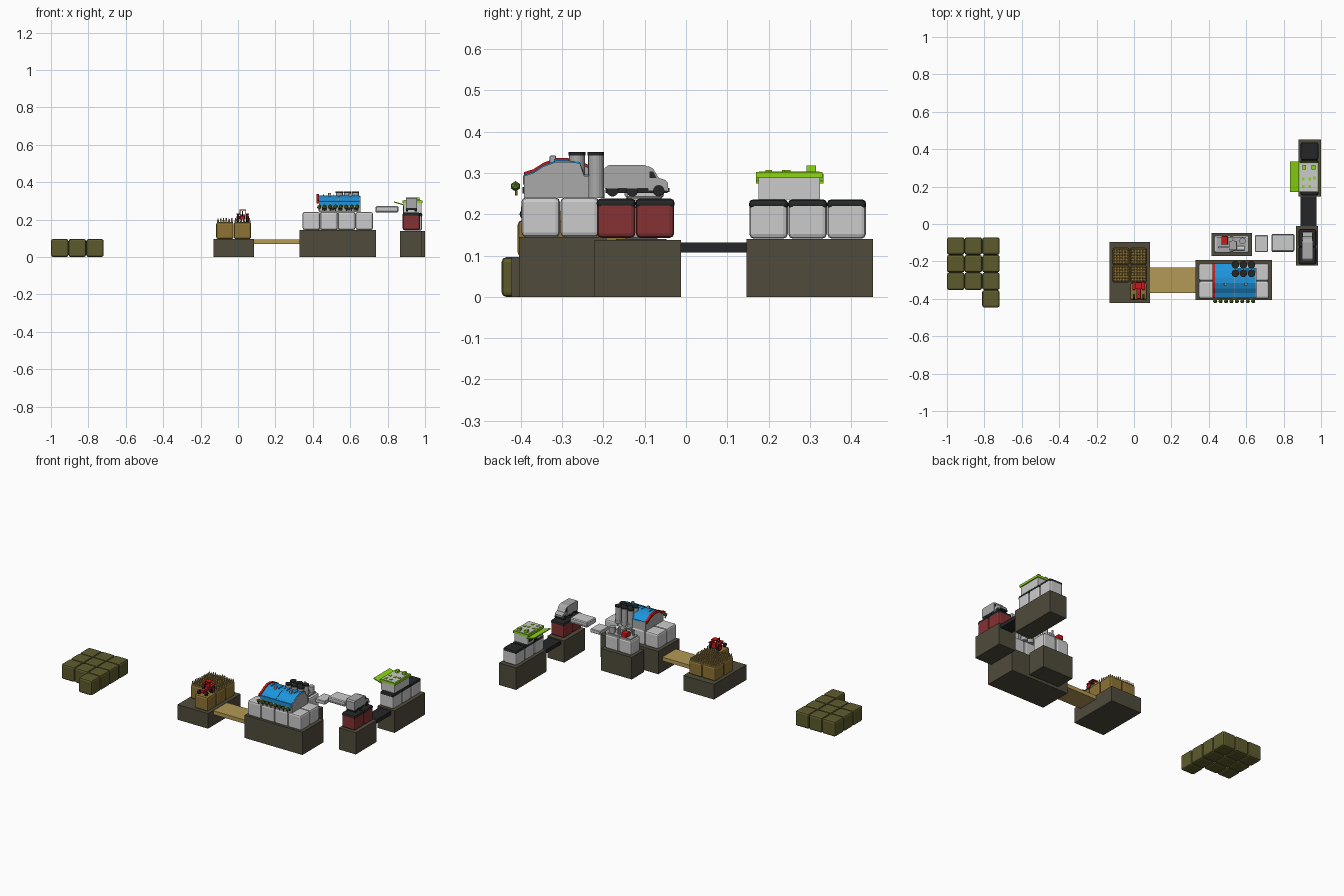
import bpy, bmesh, math, random
from mathutils import Matrix, Vector

if "Cube" in bpy.data.objects:
    bpy.data.objects.remove(bpy.data.objects["Cube"])
random.seed(4)

def mat(name, *c):
    m = bpy.data.materials.new(name)
    m.diffuse_color = (*c, 1)
    m.use_nodes = True
    m.node_tree.nodes["Principled BSDF"].inputs["Base Color"].default_value = m.diffuse_color
    return m

STONE = mat("stone", .08, .072, .045)
MOSS = mat("moss", .11, .105, .027)
TAN = mat("tan", .27, .17, .035)
WHEAT = mat("wheat", .45, .32, .09)
BLUE = mat("blue", .013, .3, .72)
GREEN = mat("green", .27, .68, .007)
LEAF = mat("leaf", .1, .22, .02)
RED = mat("red", .6, .01, .01)
MAROON = mat("maroon", .24, .032, .032)
DARK = mat("dark", .018, .019, .02)
GREY = mat("grey", .4, .4, .4)
LIGHT = mat("light", .55, .55, .55)

def finish(bm, name, m):
    bmesh.ops.recalc_face_normals(bm, faces=bm.faces)
    me = bpy.data.meshes.new(name)
    bm.to_mesh(me)
    bm.free()
    o = bpy.data.objects.new(name, me)
    bpy.context.collection.objects.link(o)
    me.materials.append(m)
    return o

def box(name, x, y, z, m, bevel=0, seg=2):
    """Box from (min, max) ranges."""
    bm = bmesh.new()
    c = Vector([(a[0] + a[1]) / 2 for a in (x, y, z)])
    s = [a[1] - a[0] for a in (x, y, z)]
    bmesh.ops.create_cube(bm, size=1, matrix=Matrix.Translation(c) @ Matrix.Diagonal((*s, 1)))
    if bevel:
        bmesh.ops.bevel(bm, geom=bm.edges[:], offset=bevel, segments=seg, profile=.5, affect='EDGES')
    return finish(bm, name, m)

def cyl(name, c, r, h, m, axis='Z', r2=None, n=16):
    rot = {'Z': Matrix(), 'X': Matrix.Rotation(math.pi / 2, 4, 'Y'), 'Y': Matrix.Rotation(math.pi / 2, 4, 'X')}[axis]
    bm = bmesh.new()
    bmesh.ops.create_cone(bm, cap_ends=True, segments=n, radius1=r, radius2=r if r2 is None else r2,
                          depth=h, matrix=Matrix.Translation(c) @ rot)
    return finish(bm, name, m)

def profile_x(name, pts, x0, x1, m):
    """Extrude a (y, z) outline along x."""
    bm = bmesh.new()
    f = bm.faces.new([bm.verts.new((x0, y, z)) for y, z in pts])
    r = bmesh.ops.extrude_face_region(bm, geom=[f])
    bmesh.ops.translate(bm, vec=(x1 - x0, 0, 0), verts=[v for v in r['geom'] if isinstance(v, bmesh.types.BMVert)])
    return finish(bm, name, m)

def block(name, cx, cy, z0, m, cap=None, sx=.093, sy=.093, h=.093):
    """Rounded floor block with an optional coloured cap."""
    X, Y = (cx - sx / 2, cx + sx / 2), (cy - sy / 2, cy + sy / 2)
    box(name, X, Y, (z0, z0 + h), m, .011)
    if cap:
        e = .001
        box(name + "_cap", (X[0] - e, X[1] + e), (Y[0] - e, Y[1] + e), (z0 + h - .022, z0 + h + .002), cap, .01)

# Empty field blocks
for i in range(3):
    for j in range(4):
        if j < 3 or i == 2:
            block("field_block", -.953 + .094 * i, -.118 - .094 * j, 0, MOSS, h=.096)

# Plinths and roads
box("farm_plinth", (-.13, .085), (-.423, -.095), (0, .096), STONE)
box("factory_plinth", (.33, .737), (-.405, -.193), (0, .145), STONE)
box("mine_plinth", (.415, .63), (-.17, -.047), (0, .14), STONE)
box("truck_plinth", (.866, .985), (-.222, -.012), (0, .138), STONE)
box("shop_plinth", (.88, 1), (.147, .453), (0, .14), STONE)
box("farm_road", (.085, .33), (-.37, -.233), (.07, .094), WHEAT)
box("shop_road", (.89, .975), (-.012, .147), (.108, .132), DARK)

# Farm blocks with wheat
for i in range(2):
    for j in range(3):
        if j == 2 and i == 0:
            continue
        cx, cy = -.07 + .094 * i, -.173 - .094 * j
        block("farm_block", cx, cy, .096, TAN, h=.09)
        if j == 2:
            continue
        bm = bmesh.new()
        for a in range(6):
            for b in range(6):
                h = random.uniform(.014, .024)
                p = Vector((cx - .037 + a * .0148, cy - .037 + b * .0148, .184 + h / 2))
                bmesh.ops.create_cone(bm, cap_ends=True, segments=5, radius1=.006, radius2=.003, depth=h,
                                      matrix=Matrix.Translation(p))
        finish(bm, "wheat_patch", WHEAT)

# Tractor
box("tractor_hood", (.013, .037), (-.4, -.345), (.2, .22), RED, .004)
box("tractor_body", (.009, .041), (-.345, -.31), (.2, .226), RED, .004)
box("tractor_roof", (.008, .042), (-.348, -.312), (.25, .255), RED)
for s in (-1, 1):
    x = .025 + s * .025
    cyl("tractor_rear_wheel", (x, -.33, .208), .022, .013, DARK, 'X')
    cyl("tractor_rear_hub", (x, -.33, .208), .012, .016, RED, 'X')
    cyl("tractor_front_wheel", (x, -.39, .2), .013, .011, DARK, 'X')
    box("tractor_fender", (x - .008, x + .008), (-.35, -.31), (.227, .233), RED)
    for y in (-.345, -.316):
        cyl("tractor_post", (.025 + s * .014, y, .238), .002, .028, DARK, n=6)
cyl("tractor_exhaust", (.025, -.375, .23), .003, .03, DARK, n=8)

# Factory floor blocks
for i in range(4):
    for j in range(2):
        block("factory_block", .392 + .0945 * i, -.352 + .0945 * j, .145, LIGHT, h=.096)

# Factory hall: walls, arched roof, end arch
arch = [(-.392, .293), (-.37, .3), (-.345, .316), (-.315, .327), (-.285, .327)]
long_p = arch + [(-.25, .318), (-.21, .295)]
short_p = arch + [(-.257, .324), (-.247, .293), (-.235, .293)]
def down(p, z):
    return p + [(p[-1][0], z), (p[0][0], z)]
def skin(p, t):
    return [(y, z + t) for y, z in p] + [(y, z - .006) for y, z in reversed(p)]
for name, p, x0, x1 in (("left", long_p, .432, .54), ("right", short_p, .54, .652)):
    profile_x("factory_hall_" + name, down(p, .24), x0, x1, GREY)
    profile_x("factory_roof_" + name, skin(p, .003), x0, x1 - .002, BLUE)
profile_x("factory_end_wall", down(short_p, .24), .65, .656, GREY)
profile_x("factory_red_arch", skin(long_p, .009), .42, .434, RED)
for z, t in ((.272, .03),):
    box("factory_front_band", (.434, .65), (-.395, -.388), (z, z + t - .008), BLUE)
for k in range(4):
    box("factory_roof_rib", (.455 + k * .055, .459 + k * .055), (-.32, -.285), (.327, .334), BLUE)
for x in (.49, .6):
    box("roof_vent", (x - .008, x + .008), (-.33, -.315), (.322, .342), GREY, .002)
for k in range(5):
    box("factory_window", (.45 + k * .042, .475 + k * .042), (-.396, -.39), (.25, .266), DARK)

# Chimneys
for x in (.542, .585, .628):
    for y in (-.264, -.218):
        o = cyl("chimney", (x, y, .294), .019, .108, GREY)
        cyl("chimney_rim", (x, y, .347), .02, .008, DARK)
        cyl("chimney_collar", (x, y, .25), .0205, .02, GREY)

# Shrubs along the factory front
for k in range(8):
    x = .434 + k * .029
    bm = bmesh.new()
    bmesh.ops.create_icosphere(bm, subdivisions=1, radius=.0125, matrix=Matrix.Translation((x, -.413, .268)))
    finish(bm, "shrub_crown", LEAF)
    cyl("shrub_stem", (x, -.411, .252), .003, .012, TAN, n=6)

# Mine blocks and machine
for i in range(2):
    block("mine_block", .475 + .0945 * i, -.108, .14, LIGHT)
box("machine_deck", (.44, .6), (-.145, -.07), (.232, .24), GREY)
box("machine_red_box", (.468, .502), (-.11, -.065), (.24, .268), RED, .003)
box("machine_body", (.51, .55), (-.14, -.09), (.24, .275), GREY, .004)
cyl("machine_tank", (.58, -.09, .258), .017, .04, GREY)
cyl("machine_drum", (.56, -.13, .255), .013, .06, LIGHT, 'X')
cyl("machine_pipe", (.53, -.085, .262), .007, .05, LIGHT, n=10)
box("machine_arm", (.45, .54), (-.128, -.12), (.268, .276), GREY)
cyl("machine_post", (.455, -.124, .256), .006, .035, GREY, n=8)

# Loading slabs between mine and truck
box("small_slab", (.647, .716), (-.15, -.06), (.215, .238), LIGHT, .003, 1)
box("large_slab", (.735, .857), (-.147, -.055), (.238, .272), LIGHT, .005, 1)
box("slab_rim", (.738, .854), (-.149, -.053), (.246, .252), GREY)

# Truck blocks and truck
for y in (-.169, -.075):
    block("truck_block", .927, y, .143, MAROON, DARK)
profile_x("truck_cargo", [(-.197, .262), (-.197, .312), (-.188, .319), (-.1, .319), (-.09, .314), (-.09, .262)],
          .897, .957, GREY)
profile_x("truck_cab", [(-.092, .256), (-.092, .317), (-.08, .311), (-.066, .288), (-.05, .283), (-.043, .275),
                        (-.043, .256)], .9, .954, GREY)
profile_x("truck_side_glass", [(-.088, .288), (-.088, .304), (-.08, .304), (-.071, .288)], .899, .955, DARK)
box("truck_chassis", (.905, .949), (-.195, -.045), (.252, .264), DARK)
box("truck_bumper", (.9, .954), (-.046, -.04), (.254, .264), DARK)
for y in (-.178, -.13, -.066):
    for x in (.904, .95):
        cyl("truck_wheel", (x, y, .257), .014, .012, DARK, 'X')

# Shop blocks and shop
for j in range(3):
    block("shop_block", .938, .2 + .0945 * j, .141, LIGHT, DARK)
box("shop_walls", (.886, .98), (.175, .325), (.236, .292), LIGHT)
box("shop_roof_trim", (.88, .987), (.17, .33), (.288, .302), GREEN)
box("shop_roof_deck", (.888, .979), (.177, .323), (.298, .3035), LIGHT)
profile = box("shop_awning", (.835, .89), (.17, .333), (.279, .285), GREEN)
for v in profile.data.vertices:
    v.co.z += .012 if v.co.x < .86 else -.004
box("shop_door", (.883, .887), (.235, .265), (.236, .275), DARK)
for y in (.205, .295):
    box("shop_window", (.883, .887), (y - .018, y + .018), (.25, .272), DARK)
for x, y in ((.905, .2), (.905, .24), (.94, .2), (.94, .24), (.965, .245)):
    box("roof_light", (x - .007, x + .007), (y - .008, y + .008), (.3, .307), GREEN)
for x in (.91, .96):
    box("roof_unit", (x - .01, x + .01), (.292, .315), (.3, .318), GREEN)
